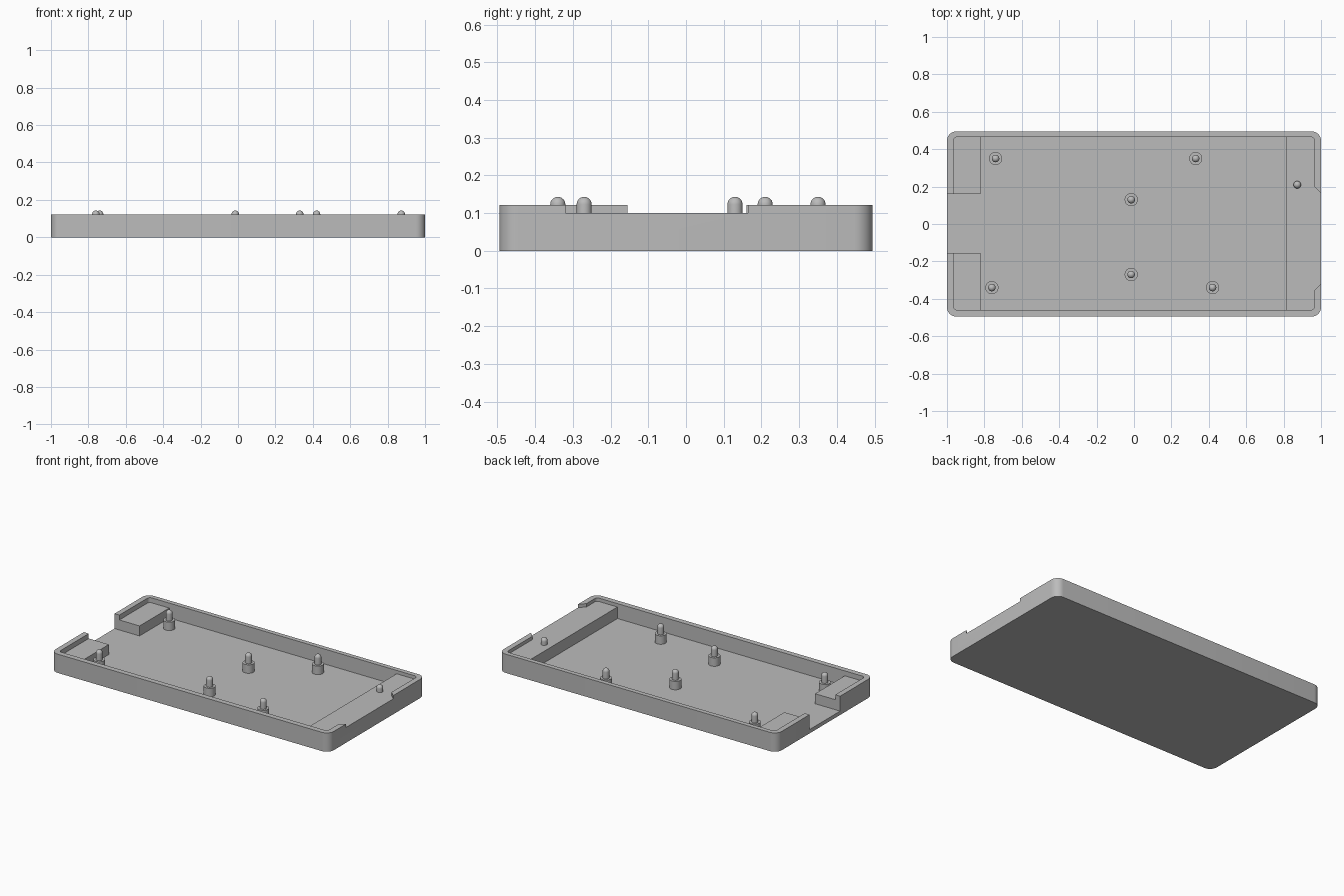
import bpy, bmesh, math

if "Cube" in bpy.data.objects:
    bpy.data.objects.remove(bpy.data.objects["Cube"], do_unlink=True)

grey = bpy.data.materials.new("plain grey")
grey.use_nodes = True
grey.diffuse_color = (0.5, 0.5, 0.5, 1)
grey.node_tree.nodes["Principled BSDF"].inputs["Base Color"].default_value = (0.5, 0.5, 0.5, 1)

TOP = 0.122        # rim height
FLOOR = 0.025      # inside floor
STANDOFF = 0.08    # shoulder of the standoffs
LEDGE = 0.1        # wide shelf at the left end
BLOCK = 0.09       # two corner shelves at the right end
ABOVE = 0.3        # cutters reach up to here


def add_object(name, bm):
    bmesh.ops.recalc_face_normals(bm, faces=bm.faces)
    mesh = bpy.data.meshes.new(name)
    bm.to_mesh(mesh)
    bm.free()
    mesh.materials.append(grey)
    obj = bpy.data.objects.new(name, mesh)
    bpy.context.collection.objects.link(obj)
    return obj


def prism(name, outline, z0, z1):
    bm = bmesh.new()
    face = bm.faces.new([bm.verts.new((x, y, z0)) for x, y in outline])
    side = bmesh.ops.extrude_face_region(bm, geom=[face])["geom"]
    bmesh.ops.translate(bm, vec=(0, 0, z1 - z0),
                        verts=[v for v in side if isinstance(v, bmesh.types.BMVert)])
    return add_object(name, bm)


def rounded(x0, x1, y0, y1, r, steps=8):
    """Rectangle outline with rounded corners; r = 0 keeps them sharp."""
    corners = [(x1 - r, y1 - r), (x0 + r, y1 - r), (x0 + r, y0 + r), (x1 - r, y0 + r)]
    if r == 0:
        return corners
    return [(cx + r * math.cos(a), cy + r * math.sin(a))
            for q, (cx, cy) in enumerate(corners)
            for a in [(q + i / steps) * math.pi / 2 for i in range(steps + 1)]]


def lathe(name, profile, x, y, sides=32):
    bm = bmesh.new()
    verts = [bm.verts.new((r, 0, z)) for r, z in profile]
    edges = [bm.edges.new(pair) for pair in zip(verts, verts[1:])]
    bmesh.ops.spin(bm, geom=verts + edges, axis=(0, 0, 1), cent=(0, 0, 0),
                   angle=2 * math.pi, steps=sides, use_duplicate=False)
    bmesh.ops.remove_doubles(bm, verts=bm.verts, dist=0.0001)
    obj = add_object(name, bm)
    obj.location = (x, y, 0)
    return obj


def smooth(obj):
    bpy.ops.object.select_all(action="DESELECT")
    obj.select_set(True)
    bpy.context.view_layer.objects.active = obj
    bpy.ops.object.shade_smooth_by_angle(angle=math.radians(30))


# Tray body and the volumes cut out of it
tray = prism("tray", rounded(-1, 1, -0.495, 0.495, 0.05), 0, TOP)
notch = [(0.9, -0.355), (0.965, -0.355), (1, -0.32), (1.1, -0.32),
         (1.1, 0.165), (1, 0.165), (0.965, 0.2), (0.9, 0.2)]
cuts = [
    ("shelf_cutter", rounded(-0.965, 0.5, -0.46, 0.465, 0.02), BLOCK),
    ("ledge_cutter", rounded(-0.5, 0.965, -0.46, 0.465, 0.02), LEDGE),
    ("well_cutter", rounded(-0.82, 0.815, -0.46, 0.465, 0), FLOOR),
    ("opening_cutter", rounded(-1.1, -0.5, -0.155, 0.16, 0), FLOOR),
    ("notch_cutter", notch, LEDGE),
]
for name, outline, bottom in cuts:
    cutter = prism(name, outline, bottom, ABOVE)
    cutter.hide_render = True
    mod = tray.modifiers.new(name, "BOOLEAN")
    mod.operation = "DIFFERENCE"
    mod.solver = "EXACT"
    mod.object = cutter
    bpy.context.view_layer.objects.active = tray
    bpy.ops.object.modifier_apply(modifier=name)
    bpy.data.objects.remove(cutter, do_unlink=True)
smooth(tray)

# Domed pins, six of them on round standoffs
PIN, COLLAR, SHOULDER = 0.02, 0.035, 0.123
dome = [(PIN * math.cos(a), SHOULDER + PIN * math.sin(a))
        for a in [i * math.pi / 16 for i in range(8)]] + [(0, SHOULDER + PIN)]
post = [(COLLAR, FLOOR - 0.005), (COLLAR, STANDOFF), (PIN, STANDOFF)] + dome
spots = [(-0.74, 0.35), (0.33, 0.35), (-0.015, 0.13),
         (-0.015, -0.27), (-0.76, -0.34), (0.42, -0.34)]
for i, (x, y) in enumerate(spots):
    smooth(lathe(f"standoff_pin_{i + 1}", post, x, y))
smooth(lathe("ledge_pin", [(PIN, LEDGE - 0.005)] + dome, 0.873, 0.21))
